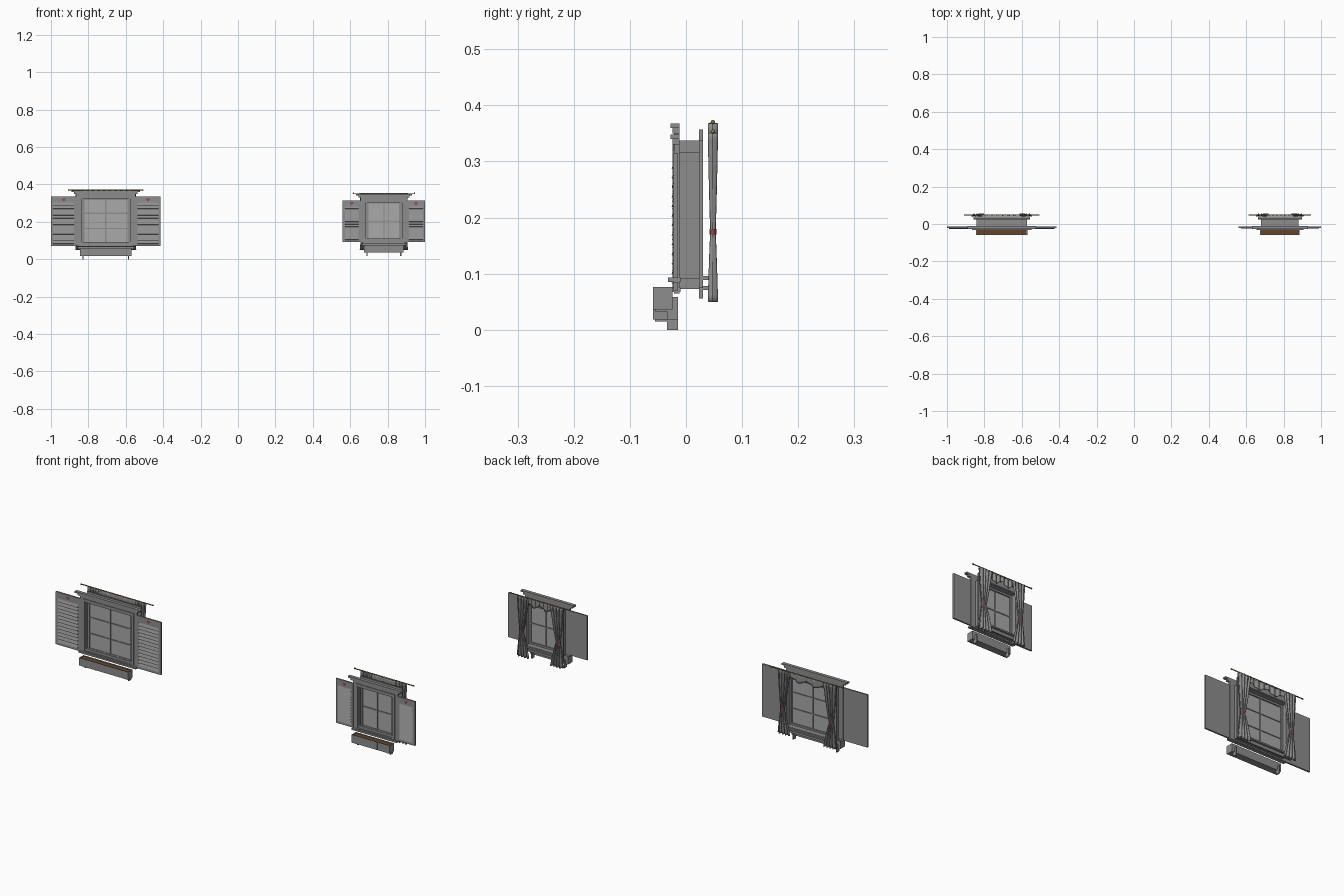
import bpy, bmesh, math

cube = bpy.data.objects.get("Cube")
if cube:
    bpy.data.objects.remove(cube, do_unlink=True)


def material(name, rgb):
    m = bpy.data.materials.new(name)
    m.use_nodes = True
    m.diffuse_color = (*rgb, 1)
    m.node_tree.nodes["Principled BSDF"].inputs["Base Color"].default_value = (*rgb, 1)
    return m


GREY = material("grey paint", (0.27, 0.27, 0.27))
GLASS = material("pale grey glass", (0.4, 0.4, 0.4))
GOLD = material("dull gold", (0.25, 0.19, 0.05))
SOIL = material("brown soil", (0.13, 0.06, 0.025))
RED = material("dark red", (0.3, 0.06, 0.07))


def finish(name, bm, mat, smooth=False):
    bmesh.ops.recalc_face_normals(bm, faces=bm.faces)
    me = bpy.data.meshes.new(name)
    bm.to_mesh(me)
    bm.free()
    me.materials.append(mat)
    ob = bpy.data.objects.new(name, me)
    bpy.context.collection.objects.link(ob)
    if smooth:
        for p in me.polygons:
            p.use_smooth = True
    return ob


def add_box(bm, x0, x1, y0, y1, z0, z1, tilt=0):
    vs = bmesh.ops.create_cube(bm, size=1)["verts"]
    c, s = math.cos(tilt), math.sin(tilt)
    for v in vs:
        y, z = v.co.y * (y1 - y0), v.co.z * (z1 - z0)
        v.co = ((x0 + x1) / 2 + v.co.x * (x1 - x0),
                (y0 + y1) / 2 + y * c - z * s,
                (z0 + z1) / 2 + y * s + z * c)


def boxes(name, mat, *items):
    bm = bmesh.new()
    for it in items:
        add_box(bm, *it)
    return finish(name, bm, mat)


def ring(cx, w, z0, z1, t, y0, y1):
    """Four bars around an opening; w, z0 and z1 are the outer limits."""
    return [(cx - w, cx - w + t, y0, y1, z0, z1), (cx + w - t, cx + w, y0, y1, z0, z1),
            (cx - w + t, cx + w - t, y0, y1, z0, z0 + t),
            (cx - w + t, cx + w - t, y0, y1, z1 - t, z1)]


def sheet(name, mat, nu, nv, f, thick):
    """Cloth surface from f(u, v), thickened."""
    bm = bmesh.new()
    rows = [[bm.verts.new(f(i / nu, j / nv)) for i in range(nu + 1)] for j in range(nv + 1)]
    for a, b in zip(rows, rows[1:]):
        for i in range(nu):
            bm.faces.new((a[i], a[i + 1], b[i + 1], b[i]))
    ob = finish(name, bm, mat, True)
    mod = ob.modifiers.new("thickness", "SOLIDIFY")
    mod.thickness, mod.offset = thick, 0
    return ob


def shutter(side, x0, x1, z0, z1):
    y0, y1 = -0.022, -0.014
    t, top = 0.012, z1 - 0.032
    boxes(side + " shutter frame", GREY,
          (x0, x0 + t, y0, y1, z0, z1), (x1 - t, x1, y0, y1, z0, z1),
          (x0 + t, x1 - t, y0, y1, z0, z0 + t), (x0 + t, x1 - t, y0, y1, top, z1),
          (x0 + t, x1 - t, -0.017, y1, z0 + t, top))
    n = 13
    step = (top - z0 - t) / n
    boxes(side + " shutter louvres", GREY,
          *[(x0 + t, x1 - t, -0.0225, -0.0195, z0 + t + i * step, z0 + t + (i + 1) * step, -0.4)
            for i in range(n)])
    # Small painted heart on the top rail
    bm = bmesh.new()
    cx, cz, r = (x0 + x1) / 2, top + 0.016, 0.0006
    outline = []
    for i in range(24):
        a = i * math.tau / 24
        outline.append(bm.verts.new((
            cx + r * 16 * math.sin(a) ** 3, y0 - 0.001,
            cz + r * (13 * math.cos(a) - 5 * math.cos(2 * a) - 2 * math.cos(3 * a)))))
    bm.faces.new(outline)
    finish(side + " shutter heart", bm, RED)


def curtain(side, cx, s, inner, outer, z0, z1, ztie):
    mid = (inner + outer) / 2
    half = (outer - inner) / 2

    def f(u, v):
        z = z0 + (z1 - z0) * v
        d = (z - ztie) / ((z1 - ztie) if z > ztie else (ztie - z0))
        k = min(1, abs(d) ** 0.8)
        w = half * (0.3 + 0.7 * k)
        drift = half * 0.25 * (1 - k)
        amp = 0.0035 + 0.0045 * k
        x = cx + s * (mid + drift + (2 * u - 1) * w)
        return x, 0.048 + amp * math.sin(u * math.tau * 4), z

    sheet(side + " curtain", GREY, 48, 26, f, 0.0025)
    # Tie band wrapped around the gathered cloth
    bm = bmesh.new()
    n = 20
    rows = []
    for z in (ztie - 0.005, ztie + 0.005):
        rows.append([bm.verts.new((cx + s * (mid + half * 0.25) + half * 0.4 * math.cos(i * math.tau / n),
                                   0.048 + 0.0065 * math.sin(i * math.tau / n), z))
                     for i in range(n)])
    for i in range(n):
        j = (i + 1) % n
        bm.faces.new((rows[0][i], rows[0][j], rows[1][j], rows[1][i]))
    finish(side + " curtain tie", bm, RED, True)


def window(tag, cx, w, z0, z1, bars, shut_w, shut_z0, shut_z1, rod_w, rod_z, box_w, box_z0, box_z1):
    """w, z0, z1 describe the wall lining around the glass."""
    case = w + 0.025
    boxes(tag + " lining", GREY, *ring(cx, w, z0, z1, 0.01, -0.014, 0.028))
    boxes(tag + " front casing", GREY,
          *ring(cx, case, z0 - 0.008, z1 + 0.014, 0.028, -0.021, -0.012),
          *ring(cx, w + 0.008, z0 - 0.003, z1 + 0.003, 0.011, -0.024, -0.012))
    boxes(tag + " back casing", GREY,
          *ring(cx, w + 0.017, z0 - 0.017, z1 + 0.02, 0.026, 0.023, 0.03))
    # Sash, glazing bars and glass
    iw, b, t = w - 0.01, z0 + 0.01, z1 - 0.01
    sash = ring(cx, iw, b, t, 0.009, -0.009, 0.005)
    sash.append((cx - 0.003, cx + 0.003, -0.007, 0.003, b, t))
    for i in range(1, bars + 1):
        z = b + (t - b) * i / (bars + 1)
        sash.append((cx - iw, cx + iw, -0.006, 0.002, z - 0.003, z + 0.003))
    boxes(tag + " sash", GREY, *sash)
    boxes(tag + " glass", GLASS, (cx - iw, cx + iw, -0.003, -0.001, b, t))
    # Cornice and sills
    boxes(tag + " cornice", GREY,
          (cx - case - 0.024, cx + case + 0.024, -0.028, -0.012, z1 + 0.023, z1 + 0.031),
          (cx - case - 0.012, cx + case + 0.012, -0.024, -0.012, z1 + 0.013, z1 + 0.023))
    boxes(tag + " sills", GREY,
          (cx - case, cx + case, -0.032, -0.01, z0 - 0.006, z0 + 0.002),
          (cx - w - 0.017, cx + w + 0.017, 0.023, 0.04, z0 - 0.002, z0 + 0.005))
    # Shutters on both sides
    shutter(tag + " right", cx - shut_w, cx - case + 0.002, shut_z0, shut_z1)
    shutter(tag + " left", cx + case - 0.002, cx + shut_w, shut_z0, shut_z1)
    # Planter with soil, front battens and brackets
    x0, x1 = cx - box_w, cx + box_w
    y0, y1 = -0.059, -0.024
    wall = 0.004
    parts = [(x0, x1, y0 + 0.001, y0 + wall, box_z0, box_z1), (x0, x1, y1 - wall, y1, box_z0, box_z1),
             (x0, x0 + wall, y0 + wall, y1 - wall, box_z0, box_z1),
             (x1 - wall, x1, y0 + wall, y1 - wall, box_z0, box_z1),
             (x0 + wall, x1 - wall, y0 + wall, y1 - wall, box_z0, box_z0 + wall)]
    for i in range(4):
        x = x0 + 0.002 + (2 * box_w - 0.004) * i / 3
        parts.append((x - 0.002, x + 0.002, y0, y0 + 0.003, box_z0, box_z1))
    boxes(tag + " planter", GREY, *parts)
    boxes(tag + " planter soil", SOIL,
          (x0 + wall, x1 - wall, y0 + wall, y1 - wall, box_z0 + wall, box_z1 - 0.003))
    boxes(tag + " planter brackets", GREY,
          *[p for s in (-1, 1) for p in (
              (cx + s * (box_w - 0.016) - 0.003, cx + s * (box_w - 0.016) + 0.003,
               -0.034, -0.014, box_z0 - 0.018, box_z0 + 0.022),
              (cx + s * (box_w - 0.016) - 0.003, cx + s * (box_w - 0.016) + 0.003,
               -0.055, -0.014, box_z0 - 0.003, box_z0))])
    # Curtain rod with round ends
    bm = bmesh.new()
    bmesh.ops.create_cone(bm, cap_ends=True, segments=12, radius1=0.0025, radius2=0.0025, depth=2 * rod_w)
    for v in bm.verts:
        v.co = (cx + v.co.z, 0.048 + v.co.x, rod_z + v.co.y)
    for s in (-1, 1):
        ball = bmesh.ops.create_uvsphere(bm, u_segments=12, v_segments=8, radius=0.004)["verts"]
        for v in ball:
            v.co.x += cx + s * (rod_w - 0.004)
            v.co.y += 0.048
            v.co.z += rod_z
    finish(tag + " curtain rod", bm, GOLD, True)
    # Curtains and scalloped valance
    for side, s in (("right", -1), ("left", 1)):
        curtain(tag + " " + side, cx, s, w - 0.04, w + 0.028, 0.05, rod_z - 0.002, 0.175)

    def valance(u, v):
        drop = 0.034 + 0.009 * math.cos(u * math.tau * 3)
        return (cx + (2 * u - 1) * w, 0.046 + 0.003 * math.sin(u * math.tau * 9),
                rod_z - 0.001 - drop * (1 - v))

    sheet(tag + " valance", GREY, 90, 4, valance, 0.0015)


window("large", -0.707, 0.134, 0.073, 0.337, 2, 0.293, 0.07, 0.335, 0.203, 0.37, 0.137, 0.018, 0.057)
window("small", 0.78, 0.1, 0.091, 0.317, 1, 0.22, 0.092, 0.315, 0.167, 0.353, 0.106, 0.036, 0.076)
